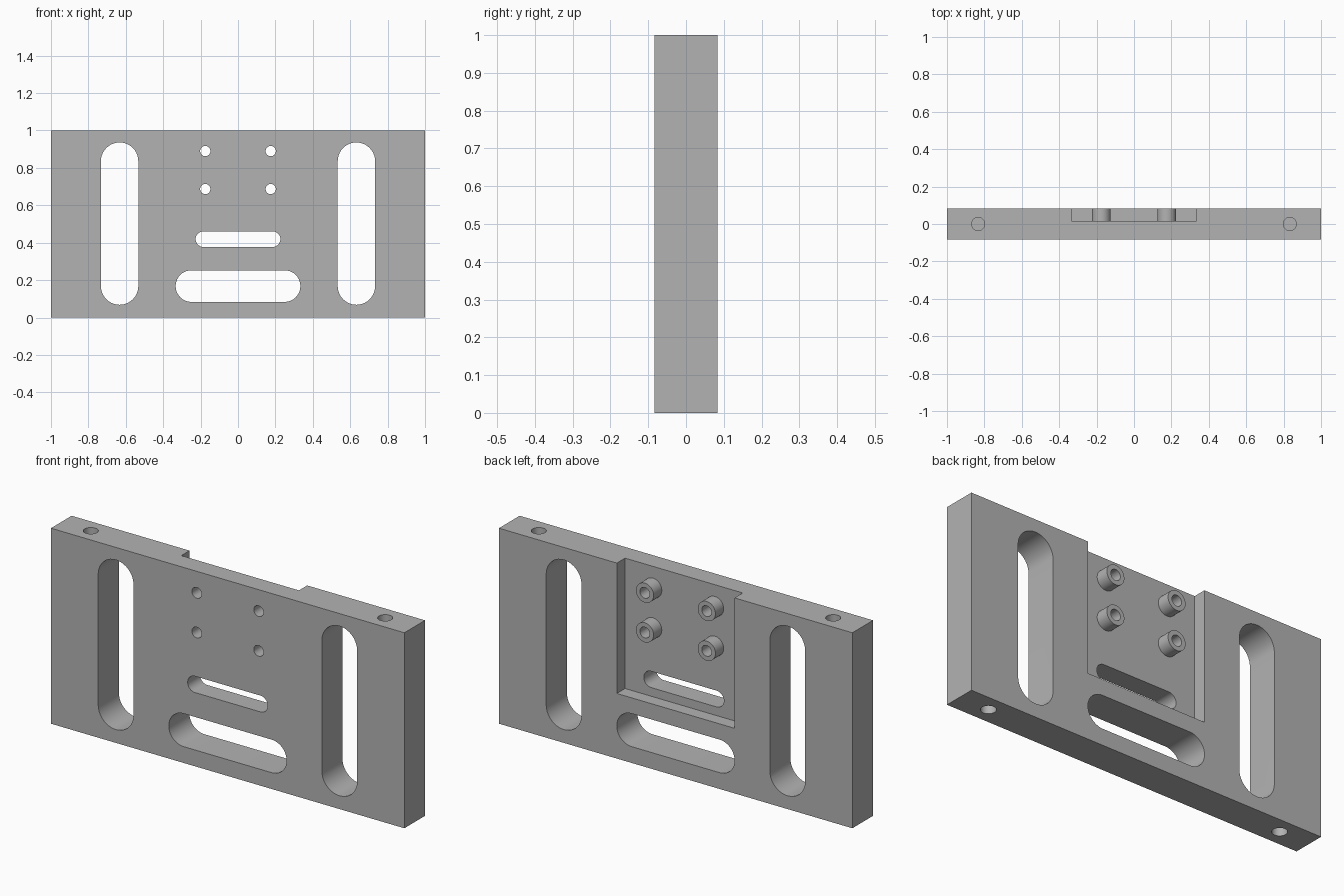
import bpy, bmesh
from math import cos, sin, pi
from mathutils import Vector

W, T, H = 2.0, 0.1667, 1.0          # plate width, thickness, height
BACK = T / 2
FLOOR = 0.017                       # depth position of the pocket floor

cube = bpy.data.objects.get("Cube")
if cube:
    bpy.data.objects.remove(cube, do_unlink=True)

grey = bpy.data.materials.new("machined grey")
grey.use_nodes = True
colour = (0.45, 0.45, 0.45, 1)
grey.diffuse_color = colour
for node in grey.node_tree.nodes:
    if node.type == 'BSDF_PRINCIPLED':
        node.inputs["Base Color"].default_value = colour


def prism(name, outline, sweep):
    """Extrude a closed outline of points along the sweep vector."""
    bm = bmesh.new()
    face = bm.faces.new([bm.verts.new(p) for p in outline])
    geom = bmesh.ops.extrude_face_region(bm, geom=[face])["geom"]
    verts = [g for g in geom if isinstance(g, bmesh.types.BMVert)]
    bmesh.ops.translate(bm, verts=verts, vec=Vector(sweep))
    bmesh.ops.recalc_face_normals(bm, faces=bm.faces[:])
    mesh = bpy.data.meshes.new(name)
    bm.to_mesh(mesh)
    bm.free()
    mesh.materials.append(grey)
    obj = bpy.data.objects.new(name, mesh)
    bpy.context.collection.objects.link(obj)
    return obj


def block(name, x0, x1, y0, y1, z0, z1):
    base = [(x0, y0, z0), (x1, y0, z0), (x1, y1, z0), (x0, y1, z0)]
    return prism(name, base, (0, 0, z1 - z0))


def slot(name, x, z, r, dx=0, dz=0, y0=-0.2, y1=0.2, steps=20):
    """Rounded slot along y; dx or dz is half the distance between arc centres."""
    start = -pi / 2 if dx else 0
    points = []
    for side in (1, -1):
        for i in range(steps + 1):
            if not (dx or dz) and i == steps:
                continue                # plain circle: skip doubled points
            a = start + pi * i / steps + (0 if side == 1 else pi)
            points.append((x + side * dx + r * cos(a), y0, z + side * dz + r * sin(a)))
    return prism(name, points, (0, y1 - y0, 0))


def drill(name, x, r, z0, z1, steps=40):
    ring = [(x + r * cos(2 * pi * i / steps), r * sin(2 * pi * i / steps), z0)
            for i in range(steps)]
    return prism(name, ring, (0, 0, z1 - z0))


def combine(target, tool, operation):
    mod = target.modifiers.new(operation, 'BOOLEAN')
    mod.operation = operation
    mod.solver = 'EXACT'
    mod.object = tool
    bpy.context.view_layer.objects.active = target
    bpy.ops.object.modifier_apply(modifier=mod.name)
    bpy.data.objects.remove(tool, do_unlink=True)


# Plate with a pocket in the back, open at the top
plate = block("mounting_plate", -W / 2, W / 2, -BACK, BACK, 0, H)
combine(plate, block("pocket", -0.333, 0.333, FLOOR, 0.2, 0.333, 1.1), 'DIFFERENCE')

# Hollow bosses standing in the pocket, drilled through to the front
for x in (-0.175, 0.175):
    for z in (0.687, 0.89):
        combine(plate, slot("boss", x, z, 0.05, y0=0, y1=BACK), 'UNION')
        combine(plate, slot("boss_hole", x, z, 0.0275), 'DIFFERENCE')

# Horizontal slots
combine(plate, slot("lower_slot", 0, 0.168, 0.0845, dx=0.249), 'DIFFERENCE')
combine(plate, slot("pocket_slot", 0, 0.419, 0.0417, dx=0.185), 'DIFFERENCE')

# Tall side slots and blind holes in the top and bottom edges
for side in (-1, 1):
    combine(plate, slot("side_slot", side * 0.633, 0.502, 0.1, dz=0.334), 'DIFFERENCE')
    for z0, z1 in ((-0.1, 0.25), (H - 0.25, H + 0.1)):
        combine(plate, drill("edge_hole", side * 0.833, 0.035, z0, z1), 'DIFFERENCE')

bpy.ops.object.select_all(action='DESELECT')
plate.select_set(True)
bpy.context.view_layer.objects.active = plate
bpy.ops.object.shade_smooth_by_angle(angle=pi / 6)
